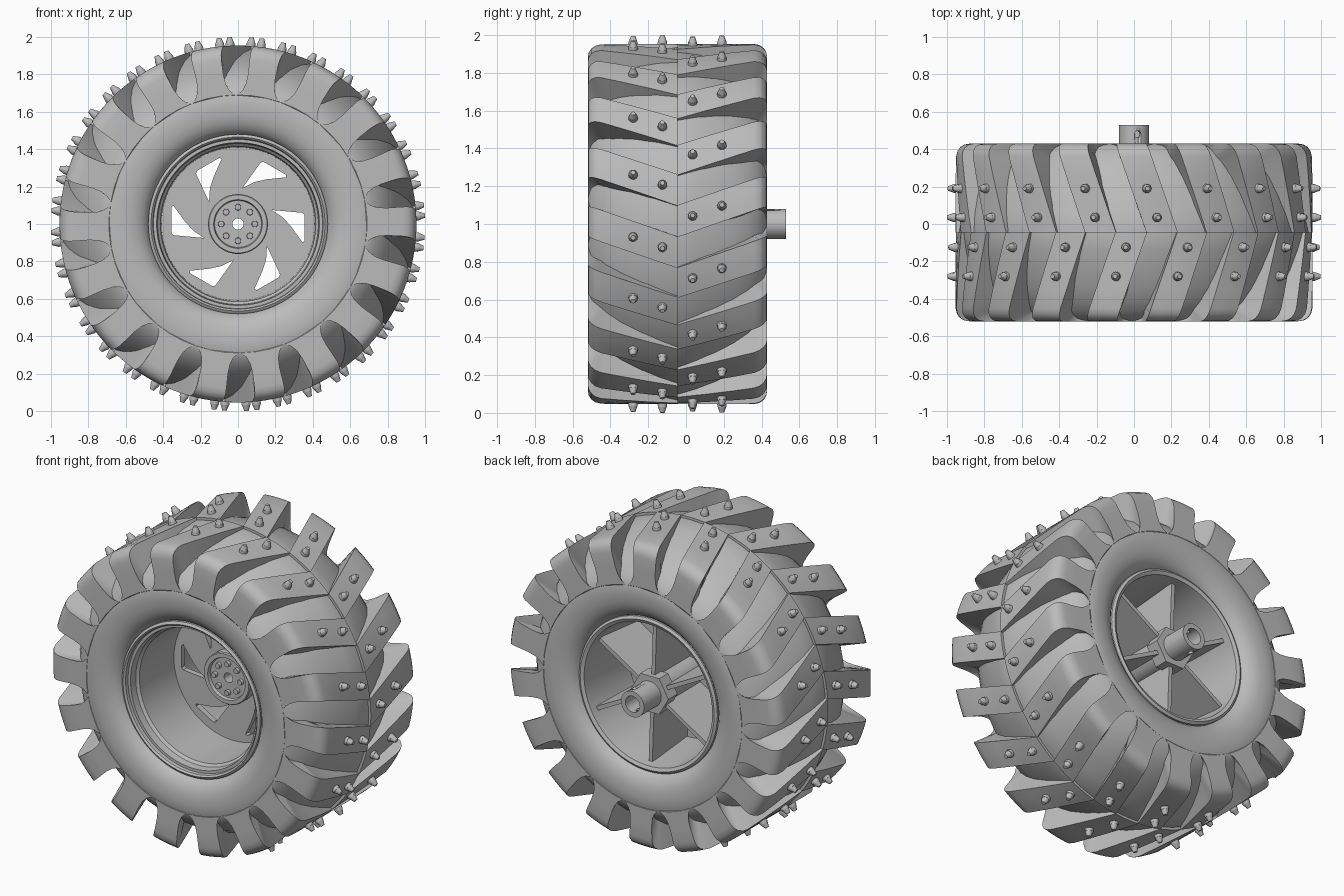
import bpy, bmesh
from math import pi, sin, cos, radians
from mathutils import Matrix, Vector

if "Cube" in bpy.data.objects:
    bpy.data.objects.remove(bpy.data.objects["Cube"])

grey = bpy.data.materials.new("plain grey")
grey.use_nodes = True
grey.diffuse_color = (0.5, 0.5, 0.5, 1)
grey.node_tree.nodes["Principled BSDF"].inputs["Base Color"].default_value = (0.5, 0.5, 0.5, 1)

MID = -0.045      # y of the tyre's middle plane
LUGS = 18
SLANT = 21        # degrees of sweep per unit of width


def polar(r, deg, y):
    a = radians(deg)
    return Vector((r * cos(a), y, r * sin(a)))


def finish(obj, angle=35):
    obj.location = (0, 0, 1)
    obj.data.materials.clear()
    obj.data.materials.append(grey)
    bpy.ops.object.select_all(action='DESELECT')
    obj.select_set(True)
    bpy.context.view_layer.objects.active = obj
    if obj.type == 'CURVE':
        bpy.ops.object.convert(target='MESH')
        obj = bpy.context.view_layer.objects.active
    bpy.ops.object.shade_smooth_by_angle(angle=radians(angle))
    return obj


def from_bmesh(name, bm, angle=35):
    bmesh.ops.recalc_face_normals(bm, faces=bm.faces)
    mesh = bpy.data.meshes.new(name)
    bm.to_mesh(mesh)
    bm.free()
    obj = bpy.data.objects.new(name, mesh)
    bpy.context.collection.objects.link(obj)
    return finish(obj, angle)


def skin(bm, rings, closed):
    """Join equal rings of vertices with quads."""
    pairs = list(zip(rings, rings[1:] + rings[:1])) if closed else list(zip(rings, rings[1:]))
    for a, b in pairs:
        for i in range(len(a)):
            j = (i + 1) % len(a)
            bm.faces.new((a[i], a[j], b[j], b[i]))


def revolve(name, profile, steps=108):
    """Turn a closed (radius, y) profile about the axle."""
    bm = bmesh.new()
    rings = [[bm.verts.new(polar(r, 360 * s / steps, y)) for r, y in profile]
             for s in range(steps)]
    skin(bm, rings, True)
    return from_bmesh(name, bm)


def circle(r, n=48):
    return [(r * cos(2 * pi * i / n), r * sin(2 * pi * i / n)) for i in range(n)]


def plate(name, outlines, y0, y1):
    """Flat plate facing the front; later outlines are holes."""
    curve = bpy.data.curves.new(name, 'CURVE')
    curve.dimensions = '2D'
    curve.fill_mode = 'BOTH'
    curve.extrude = (y1 - y0) / 2
    for pts in outlines:
        spline = curve.splines.new('POLY')
        spline.points.add(len(pts) - 1)
        for p, (x, z) in zip(spline.points, pts):
            p.co = (x, z, 0, 1)
        spline.use_cyclic_u = True
    obj = bpy.data.objects.new(name, curve)
    bpy.context.collection.objects.link(obj)
    obj.rotation_euler = (pi / 2, 0, 0)
    obj = finish(obj)
    obj.location.y = (y0 + y1) / 2
    return obj


# Tyre carcass: half section (radius, distance from middle), mirrored
half = [(0.46, 0.40), (0.478, 0.40), (0.488, 0.42), (0.51, 0.443), (0.545, 0.462),
        (0.585, 0.472), (0.625, 0.475), (0.685, 0.475), (0.725, 0.457), (0.77, 0.42),
        (0.81, 0.37), (0.85, 0.30), (0.888, 0.20), (0.918, 0.10)]
section = ([(r, MID - t) for r, t in half] + [(0.938, MID)]
           + [(r, MID + t) for r, t in reversed(half)])
revolve("tyre_carcass", section)

# Tread lugs: outer point, buried inner point, half width in degrees
stations = [((0, .954), (0, .70), 5.1), ((.15, .954), (.15, .70), 5.1),
            ((.30, .954), (.30, .70), 5.1), ((.405, .954), (.36, .68), 5.1),
            ((.435, .947), (.37, .67), 5.1), ((.457, .931), (.37, .67), 5.1),
            ((.470, .909), (.38, .66), 5.1), ((.475, .88), (.38, .66), 5.1),
            ((.475, .80), (.39, .64), 5.3), ((.475, .75), (.39, .62), 5.9),
            ((.475, .715), (.39, .61), 7.2), ((.475, .69), (.40, .60), 9.6)]
for name, side, start in (("front_lugs", -1, 10.9), ("back_lugs", 1, 0.9)):
    bm = bmesh.new()
    studs = bmesh.new()
    for k in range(LUGS):
        base = start + k * 360 / LUGS
        rings = []
        for (t, r), (ti, ri), w in stations:
            mid = base + SLANT * t
            ring = [polar(r, mid + w * f, MID + side * t) for f in (-1, -.33, .33, 1)]
            ring += [polar(ri, mid + w * f, MID + side * ti) for f in (1, -1)]
            rings.append([bm.verts.new(p) for p in ring])
        skin(bm, rings, False)
        bm.faces.new(rings[0])
        bm.faces.new(rings[-1])
        # Two tapered studs on each lug
        for t in (0.08, 0.235):
            a = base + SLANT * t
            for depth, z, r1, r2 in ((0.03, 0.955, 0.026, 0.024), (0.034, 0.983, 0.024, 0.012)):
                m = (Matrix.Translation(polar(z, a, MID + side * t))
                     @ Matrix.Rotation(pi / 2 - radians(a), 4, 'Y'))
                bmesh.ops.create_cone(studs, cap_ends=True, segments=14, radius1=r1,
                                      radius2=r2, depth=depth, matrix=m)
    from_bmesh(name, bm, 28)
    from_bmesh(name.replace("lugs", "studs"), studs)

# Rim barrel with stepped front lip
revolve("rim", [(0.48, -0.465), (0.465, -0.475), (0.455, -0.465), (0.452, -0.445),
                (0.435, -0.445), (0.43, -0.40), (0.415, -0.385), (0.41, -0.05),
                (0.41, 0.0), (0.445, 0.375), (0.465, 0.385), (0.48, 0.375)])

# Wheel disc with six blade-shaped windows
blade = [(0.18, 0.075), (0.345, 0.06), (0.356, 0.048), (0.356, -0.09),
         (0.345, -0.098), (0.285, -0.015), (0.24, 0.035)]
windows = []
for k in range(6):
    c, s = cos(k * pi / 3), sin(k * pi / 3)
    windows.append([(x * c - z * s, x * s + z * c) for x, z in blade])
plate("wheel_disc", [circle(0.425, 72), circle(0.06)] + windows, -0.05, -0.015)

# Ribs behind the disc
bm = bmesh.new()
for k in range(6):
    m = (Matrix.Rotation(-radians(32 + 60 * k), 4, 'Y')
         @ Matrix.Translation((0.262, 0.15, 0)) @ Matrix.Diagonal((0.35, 0.36, 0.025, 1)))
    bmesh.ops.create_cube(bm, size=1, matrix=m)
from_bmesh("ribs", bm)

# Hub and hollow axle stub in one turned piece
hub = revolve("hub_and_axle", [
    (0.03, -0.095), (0.125, -0.095), (0.13, -0.115), (0.155, -0.115), (0.16, -0.108),
    (0.16, -0.04), (0.10, -0.03), (0.10, 0.28), (0.08, 0.29), (0.08, 0.53),
    (0.05, 0.53), (0.05, 0.40), (0.03, 0.40)], 64)

# Cross hole through the stub
bm = bmesh.new()
bmesh.ops.create_cone(bm, cap_ends=True, segments=20, radius1=0.018, radius2=0.018, depth=0.3,
                      matrix=Matrix.Translation((0, 0.48, 0)) @ Matrix.Rotation(radians(15), 4, 'Y'))
cutter = from_bmesh("pin_hole_cutter", bm)
cutter.hide_render = True
cutter.hide_set(True)
cut = hub.modifiers.new("pin_hole", 'BOOLEAN')
cut.operation = 'DIFFERENCE'
cut.object = cutter

# Six-sided collar around the stub
plate("hex_collar", [circle(0.13, 6), circle(0.078)], 0.27, 0.36)

# Ring of eight bolts on the hub face
bm = bmesh.new()
for k in range(8):
    m = (Matrix.Translation(polar(0.09, 45 * k, -0.10)) @ Matrix.Rotation(pi / 2, 4, 'X'))
    bmesh.ops.create_cone(bm, cap_ends=True, segments=16, radius1=0.018, radius2=0.016,
                          depth=0.03, matrix=m)
from_bmesh("hub_bolts", bm)
